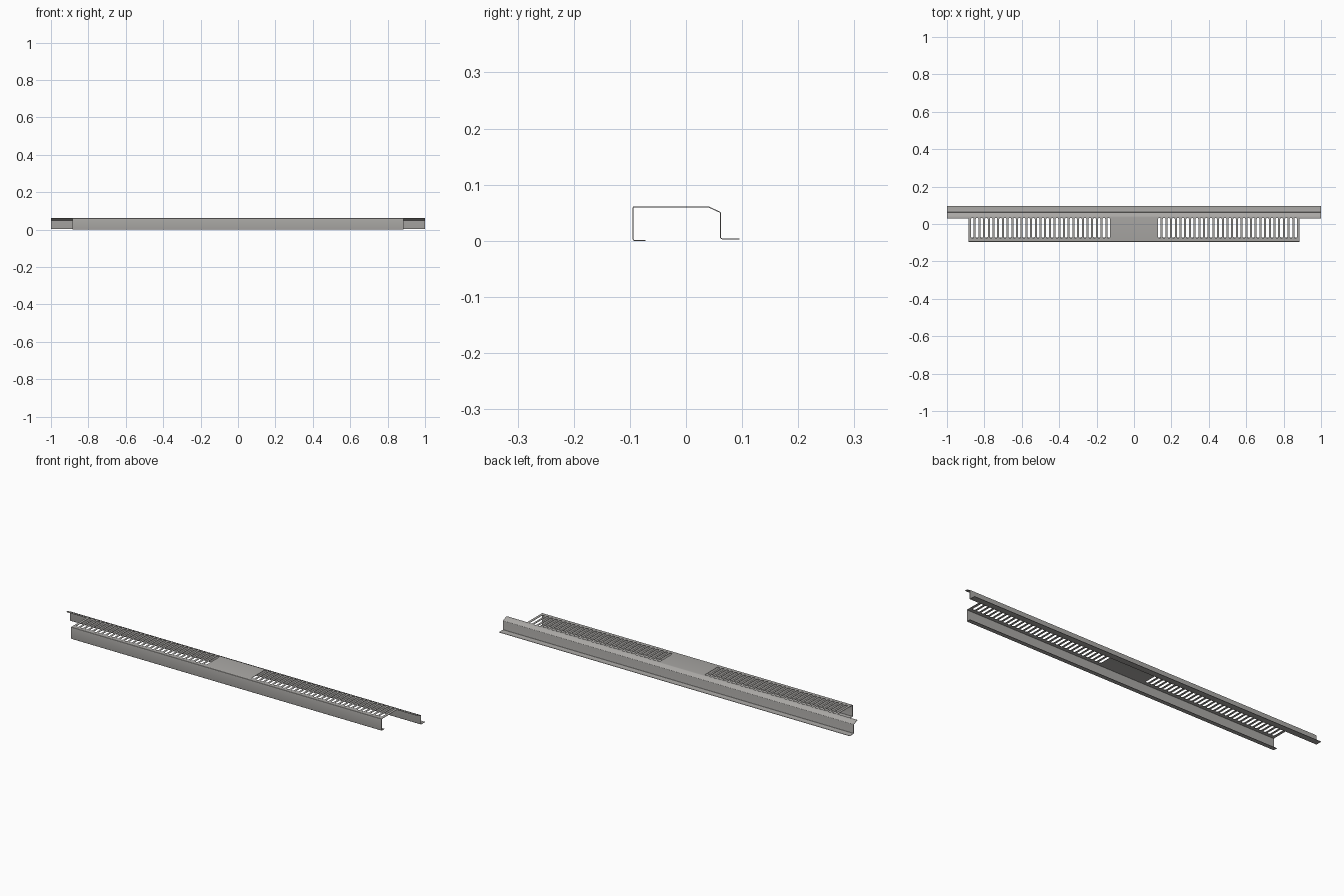
import bpy, bmesh, math

if "Cube" in bpy.data.objects:
    bpy.data.objects.remove(bpy.data.objects["Cube"])

THICK = 0.0018          # sheet thickness
HALF, PANEL = 1.0, 0.885  # half length of rear rail and of slotted panel
STEP_Y = 0.03           # where the end notch stops
SLOT_N, SLOT_W = 30, 0.0145
SLOT_X0, SLOT_X1 = 0.123, 0.877
SLOT_Y0, SLOT_Y1 = -0.076, 0.033

metal = bpy.data.materials.new("grey metal")
metal.diffuse_color = (0.40, 0.39, 0.375, 1)
metal.use_nodes = True
metal.node_tree.nodes["Principled BSDF"].inputs["Base Color"].default_value = metal.diffuse_color


def bend(a, b, c, r, n=3):
    """Points of a rounded sheet bend at corner b."""
    def toward(p):
        d = math.dist(b, p)
        return [b[i] + (p[i] - b[i]) * r / d for i in (0, 1)]
    s, e = toward(a), toward(c)
    return [tuple((1 - t) ** 2 * s[i] + 2 * t * (1 - t) * b[i] + t * t * e[i] for i in (0, 1))
            for t in [k / n for k in range(n + 1)]]


# Corners of the folded cross-section (y, z), outer face
corners = [(-0.072, 0.0), (-0.095, 0.0), (-0.095, 0.0615), (0.04, 0.0615),
           (0.0625, 0.051), (0.0625, 0.0045), (0.095, 0.0045)]
radii = [0.003, 0.003, 0.002, 0.002, 0.002]
section = [corners[0]]
top_start = 0
for i, r in enumerate(radii, 1):
    section += bend(corners[i - 1], corners[i], corners[i + 1], r)
    if i == 2:
        top_start = len(section) - 1
        section.append((STEP_Y, 0.0615))
section.append(corners[-1])
step = top_start + 1    # index of the notch line on the top face

bm = bmesh.new()


def face(pts):
    bm.faces.new([bm.verts.new(p) for p in pts])


def strip(x0, x1, first, last):
    for (ya, za), (yb, zb) in zip(section[first:last], section[first + 1:last + 1]):
        face([(x0, ya, za), (x1, ya, za), (x1, yb, zb), (x0, yb, zb)])


def half_slot(xe, xc):
    """Top face between a cell edge xe and the slot centre xc, with half a rounded slot."""
    s = 1 if xe > xc else -1
    r = SLOT_W / 2
    arc = [(r * math.sin(a), r * math.cos(a)) for a in [k * math.pi / 8 for k in range(5)]]
    ya, yb = section[top_start][0], section[step + 1][0]
    outline = [(xe, STEP_Y), (xe, ya), (xc, ya)]
    outline += [(xc + s * dx, SLOT_Y0 + r - dy) for dx, dy in arc]
    outline += [(xc + s * dx, SLOT_Y1 - r + dy) for dx, dy in reversed(arc)]
    outline += [(xc, yb), (xe, yb)]
    if s > 0:
        outline.reverse()
    face([(x, y, 0.0615) for x, y in outline])


last = len(section) - 1
pitch = (SLOT_X1 - SLOT_X0) / SLOT_N
# Solid centre, then mirrored slotted halves
strip(-SLOT_X0, SLOT_X0, 0, last)
for side in (-1, 1):
    def span(a, b, first, end):
        x0, x1 = sorted((side * a, side * b))
        strip(x0, x1, first, end)
    for k in range(SLOT_N):
        a = SLOT_X0 + k * pitch
        c, b = a + pitch / 2, a + pitch
        for e0, e1, edge in ((a, c, a), (c, b, b)):
            span(e0, e1, 0, top_start)
            half_slot(side * edge, side * c)
            span(e0, e1, step + 1, last)
    span(SLOT_X1, PANEL, 0, last)       # end margin
    span(PANEL, HALF, step, last)       # rear rail overhang

bmesh.ops.remove_doubles(bm, verts=bm.verts, dist=1e-5)
mesh = bpy.data.meshes.new("slotted_channel")
bm.to_mesh(mesh)
bm.free()
mesh.materials.append(metal)
channel = bpy.data.objects.new("slotted_channel", mesh)
bpy.context.collection.objects.link(channel)

# Give the sheet its thickness, inward
solid = channel.modifiers.new("sheet", 'SOLIDIFY')
solid.thickness = THICK
solid.offset = -1

bpy.context.view_layer.objects.active = channel
channel.select_set(True)
bpy.ops.object.modifier_apply(modifier="sheet")
bpy.ops.object.shade_smooth_by_angle(angle=math.radians(20))
